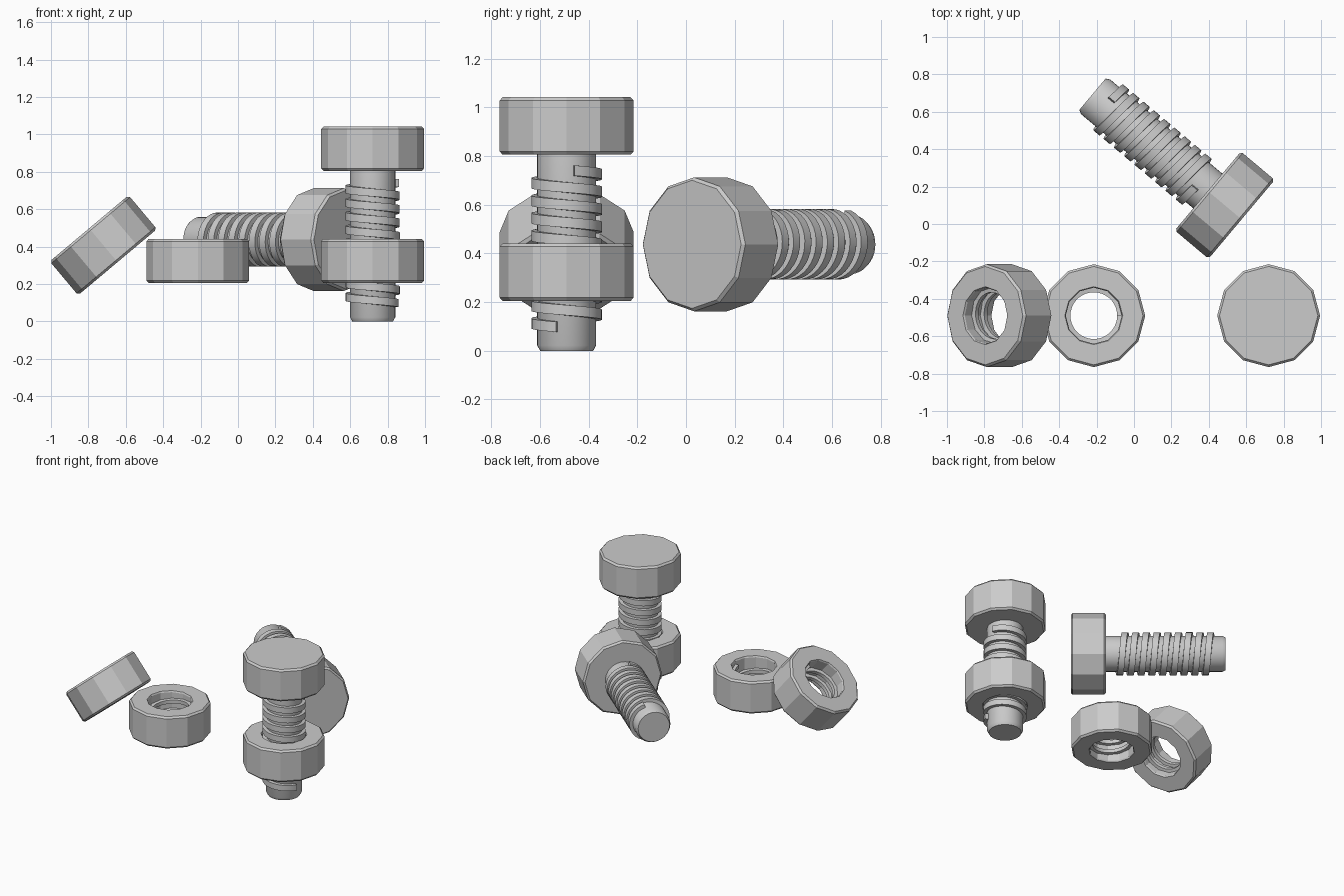
import bpy, bmesh, math
from mathutils import Matrix, Vector

if "Cube" in bpy.data.objects:
    bpy.data.objects.remove(bpy.data.objects["Cube"])

PITCH = 0.072


def finish(bm, name, mat, smooth):
    bmesh.ops.recalc_face_normals(bm, faces=bm.faces)
    me = bpy.data.meshes.new(name)
    bm.to_mesh(me)
    bm.free()
    if smooth:
        me.shade_smooth()
        me.set_sharp_from_angle(angle=math.radians(30))
    ob = bpy.data.objects.new(name, me)
    ob.matrix_world = mat
    bpy.context.collection.objects.link(ob)
    return ob


def lathe(name, profile, sides, mat, ring=False, smooth=False):
    """Revolve (r, z) points; ring=True closes the profile, otherwise cap both ends."""
    bm = bmesh.new()
    rows = [[bm.verts.new((r * math.cos(2 * math.pi * i / sides),
                           r * math.sin(2 * math.pi * i / sides), z))
             for i in range(sides)] for r, z in profile]
    pairs = list(zip(rows, rows[1:]))
    if ring:
        pairs.append((rows[-1], rows[0]))
    else:
        bm.faces.new(rows[0])
        bm.faces.new(rows[-1])
    for a, b in pairs:
        for i in range(sides):
            j = (i + 1) % sides
            bm.faces.new((a[i], a[j], b[j], b[i]))
    return finish(bm, name, mat, smooth)


def thread(name, r0, r1, w0, w1, z_top, start, turns, mat):
    """Descending helical ridge: width w0 at radius r0, w1 at radius r1."""
    bm = bmesh.new()
    n = int(turns * 36)
    rows = []
    for i in range(n + 1):
        t = turns * i / n
        a, z = start + 2 * math.pi * t, z_top - PITCH * t
        rows.append([bm.verts.new((r * math.cos(a), r * math.sin(a), z + dz))
                     for r, dz in ((r0, w0 / 2), (r1, w1 / 2), (r1, -w1 / 2), (r0, -w0 / 2))])
    for a, b in zip(rows, rows[1:]):
        for k in range(4):
            m = (k + 1) % 4
            bm.faces.new((a[k], a[m], b[m], b[k]))
    bm.faces.new(rows[0])
    bm.faces.new(rows[-1])
    return finish(bm, name, mat, True)


def bolt(name, mat):
    # chamfered twelve-sided head, round shaft, left-hand ridge
    lathe(name + "_head", [(0.263, 0.805), (0.275, 0.818), (0.275, 1.028), (0.263, 1.041)], 12, mat)
    lathe(name + "_shaft", [(0.109, 0), (0.121, 0.022), (0.121, 0.81)], 36, mat, smooth=True)
    thread(name + "_thread", 0.115, 0.145, 0.044, 0.042, 0.74, math.radians(13), 8.914, mat)


def nut(name, mat):
    # chamfered twelve-sided ring with an inner ridge, centred on its origin
    h = 0.118
    lathe(name + "_body", [(0.155, h), (0.263, h), (0.275, h - 0.013), (0.275, 0.013 - h),
                           (0.263, -h), (0.155, -h), (0.15, 0.01 - h), (0.15, h - 0.01)],
          12, mat, ring=True)
    thread(name + "_thread", 0.155, 0.125, 0.034, 0.026, 0.072, 0.0, 2.0, mat)


# standing bolt with a nut on it
bolt("standing_bolt", Matrix.Translation((0.72, -0.49, 0)))
nut("fitted_nut", Matrix.Translation((0.72, -0.49, 0.323)))

# lying bolt: axis in the horizontal plane, local x pointing up
z = Vector((math.cos(math.radians(-40)), math.sin(math.radians(-40)), 0))
x = Vector((0, 0, 1))
rot = Matrix((x, z.cross(x), z)).transposed().to_4x4()
bolt("lying_bolt", Matrix.Translation((-0.222, 0.694, 0.437)) @ rot)

# loose nuts: one level, one tilted
nut("level_nut", Matrix.Translation((-0.215, -0.49, 0.323)))
nut("tilted_nut", Matrix.Translation((-0.72, -0.49, 0.407)) @ Matrix.Rotation(math.radians(-40), 4, 'Y'))
